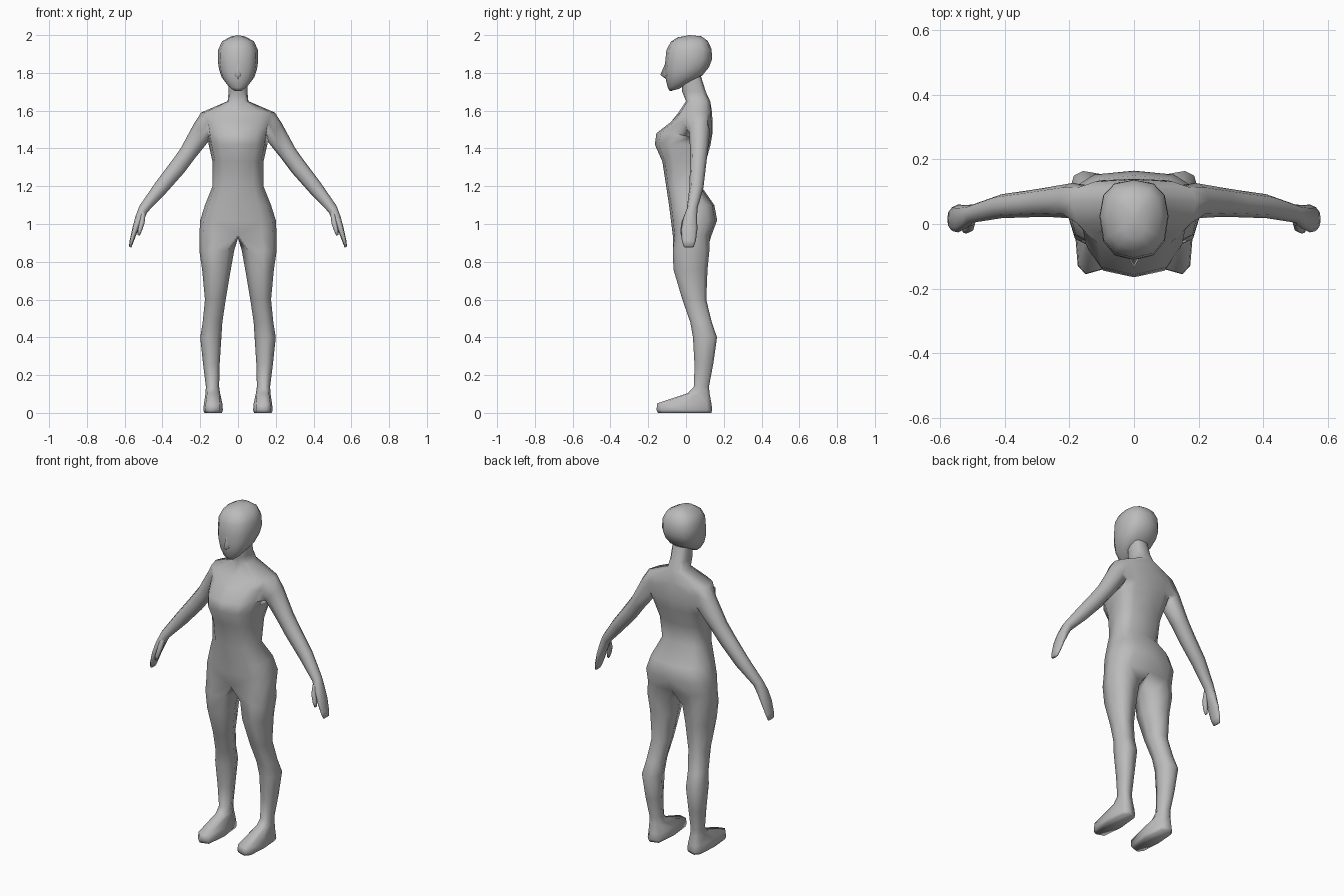
import bpy, bmesh, math
from mathutils import Vector

skin = bpy.data.materials.new("plain grey")
skin.diffuse_color = (0.5, 0.5, 0.5, 1)


def spow(v, p):
    return math.copysign(abs(v) ** p, v)


def half_ring(bm, zf, zb, w, yf, yb, yc, p=0.7):
    """Seven points from front centre round the +x side to back centre."""
    out = []
    for i in range(7):
        a = math.radians(-90 + 30 * i)
        s = spow(math.sin(a), p)
        x = 0 if i in (0, 6) else w * math.cos(a) ** p
        y = yc + s * (yb - yc if s > 0 else yc - yf)
        z = zf + (zb - zf) * (y - yf) / (yb - yf)
        out.append(bm.verts.new((x, y, z)))
    return out


def bridge(bm, a, b, closed=True, skip=()):
    n = len(a)
    for i in range(n if closed else n - 1):
        if i not in skip:
            j = (i + 1) % n
            bm.faces.new((a[i], a[j], b[j], b[i]))


def finish(bm, name):
    """Mirror the half, weld the seam and make a smooth object."""
    bmesh.ops.delete(bm, geom=[v for v in bm.verts if not v.link_faces], context='VERTS')
    geom = bm.verts[:] + bm.edges[:] + bm.faces[:]
    ret = bmesh.ops.duplicate(bm, geom=geom)
    for g in ret["geom"]:
        if isinstance(g, bmesh.types.BMVert):
            g.co.x = -g.co.x
    seam = [v for v in bm.verts if abs(v.co.x) < 1e-5]
    bmesh.ops.remove_doubles(bm, verts=seam, dist=1e-4)
    bmesh.ops.recalc_face_normals(bm, faces=bm.faces[:])
    for f in bm.faces:
        f.smooth = True
    me = bpy.data.meshes.new(name)
    bm.to_mesh(me)
    bm.free()
    me.materials.append(skin)
    ob = bpy.data.objects.new(name, me)
    bpy.context.collection.objects.link(ob)
    return ob


# ---- body: torso and neck (z, half width, front y, back y, widest y)
bm = bmesh.new()
torso = [half_ring(bm, z, z, w, yf, yb, yc) for z, w, yf, yb, yc in (
    (0.94, 0.205, -0.07, 0.135, 0.03),
    (1.02, 0.20, -0.08, 0.165, 0.04),
    (1.10, 0.175, -0.09, 0.15, 0.03),
    (1.20, 0.135, -0.105, 0.08, 0.0),
    (1.33, 0.135, -0.125, 0.105, 0.02),
    (1.42, 0.155, -0.165, 0.13, 0.05),
    (1.48, 0.165, -0.157, 0.14, 0.09),
    (1.54, 0.175, -0.08, 0.14, 0.08),
    (1.59, 0.195, -0.04, 0.138, 0.07),
    (1.65, 0.055, 0.0, 0.128, 0.07),
    (1.70, 0.05, -0.02, 0.105, 0.045),
    (1.78, 0.05, -0.02, 0.08, 0.03))]
for r in range(len(torso) - 1):
    # leave an opening at the shoulder for the arm
    bridge(bm, torso[r], torso[r + 1], False, (2, 3) if r in (6, 7) else ())

# ---- leg and foot (z, inner x, outer x, front y, back y, squareness)
crotch = bm.verts.new((0, 0.03, 0.925))
prev = torso[0] + [crotch]
for z, x0, x1, y0, y1, p in (
        (0.86, 0.02, 0.205, -0.07, 0.125, 0.8),
        (0.76, 0.038, 0.19, -0.068, 0.115, 0.8),
        (0.60, 0.065, 0.175, -0.02, 0.108, 0.8),
        (0.48, 0.083, 0.187, 0.022, 0.137, 0.8),
        (0.40, 0.088, 0.20, 0.036, 0.165, 0.8),
        (0.26, 0.097, 0.185, 0.044, 0.145, 0.8),
        (0.14, 0.10, 0.17, 0.042, 0.122, 0.8),
        (0.105, 0.095, 0.172, 0.01, 0.125, 0.75),
        (0.05, 0.083, 0.18, -0.155, 0.136, 0.6),
        (0.015, 0.08, 0.184, -0.157, 0.14, 0.6),
        (0.0, 0.085, 0.178, -0.15, 0.135, 0.6)):
    ring = []
    for a in (-125, -80, -45, 0, 45, 80, 125, 180):
        a = math.radians(a)
        ring.append(bm.verts.new(((x0 + x1) / 2 + (x1 - x0) / 2 * spow(math.cos(a), p),
                                  (y0 + y1) / 2 + (y1 - y0) / 2 * spow(math.sin(a), p), z)))
    bridge(bm, prev, ring)
    prev = ring
bm.faces.new(prev)


# ---- arm and hand (x, y, z, thickness, depth, slope below horizontal)
def limb(prev, rings):
    for x, y, z, ru, ry, slope in rings:
        s = math.radians(slope)
        u = Vector((math.sin(s), 0, math.cos(s)))
        ring = []
        for k in range(8):
            t = math.radians(225 + 45 * k)
            co = Vector((x, y, z)) + u * ru * spow(math.sin(t), 0.85)
            co.y += ry * spow(math.cos(t), 0.85)
            ring.append(bm.verts.new(co))
        if prev:
            bridge(bm, prev, ring)
        prev = ring
    bm.faces.new(prev)


T = torso
hole = [T[6][2], T[6][3], T[6][4], T[7][4], T[8][4], T[8][3], T[8][2], T[7][2]]
limb(hole, (
    (0.19, 0.072, 1.49, 0.06, 0.055, 45),
    (0.265, 0.068, 1.375, 0.046, 0.046, 58),
    (0.32, 0.063, 1.30, 0.045, 0.042, 55),
    (0.41, 0.055, 1.19, 0.039, 0.037, 52),
    (0.50, 0.032, 1.08, 0.027, 0.028, 55),
    (0.522, 0.022, 1.03, 0.023, 0.037, 68),
    (0.545, 0.017, 0.97, 0.016, 0.043, 70),
    (0.563, 0.015, 0.91, 0.011, 0.037, 70),
    (0.571, 0.015, 0.878, 0.007, 0.026, 70)))
# thumb
limb(None, (
    (0.502, 0.012, 1.06, 0.014, 0.016, 70),
    (0.508, -0.008, 1.01, 0.014, 0.016, 75),
    (0.52, -0.018, 0.965, 0.011, 0.012, 75),
    (0.526, -0.02, 0.94, 0.006, 0.007, 75)))
finish(bm, "body")

# ---- head (front z, back z, half width, front y, back y)
bm = bmesh.new()
rings = [half_ring(bm, zf, zb, w, yf, yb, (yf + yb) / 2 + 0.01, 0.8) for zf, zb, w, yf, yb in (
    (1.703, 1.745, 0.035, -0.085, 0.01),
    (1.72, 1.765, 0.058, -0.096, 0.05),
    (1.765, 1.785, 0.086, -0.107, 0.085),
    (1.81, 1.83, 0.101, -0.112, 0.122),
    (1.86, 1.87, 0.107, -0.11, 0.137),
    (1.92, 1.925, 0.105, -0.104, 0.136),
    (1.965, 1.97, 0.084, -0.08, 0.115),
    (1.988, 1.994, 0.04, -0.045, 0.08))]
for a, b in zip(rings, rings[1:]):
    bridge(bm, a, b, False)
for ring, z in ((rings[0], 1.715), (rings[-1], 2.0)):
    c = bm.verts.new((0, (ring[0].co.y + ring[6].co.y) / 2, z))
    for i in range(6):
        bm.faces.new((ring[i], ring[i + 1], c))
# nose
top, tip, side, under = [bm.verts.new(c) for c in (
    (0, -0.108, 1.855), (0, -0.136, 1.79), (0.02, -0.1, 1.785), (0, -0.104, 1.765))]
bm.faces.new((top, tip, side))
bm.faces.new((tip, under, side))
finish(bm, "head")
